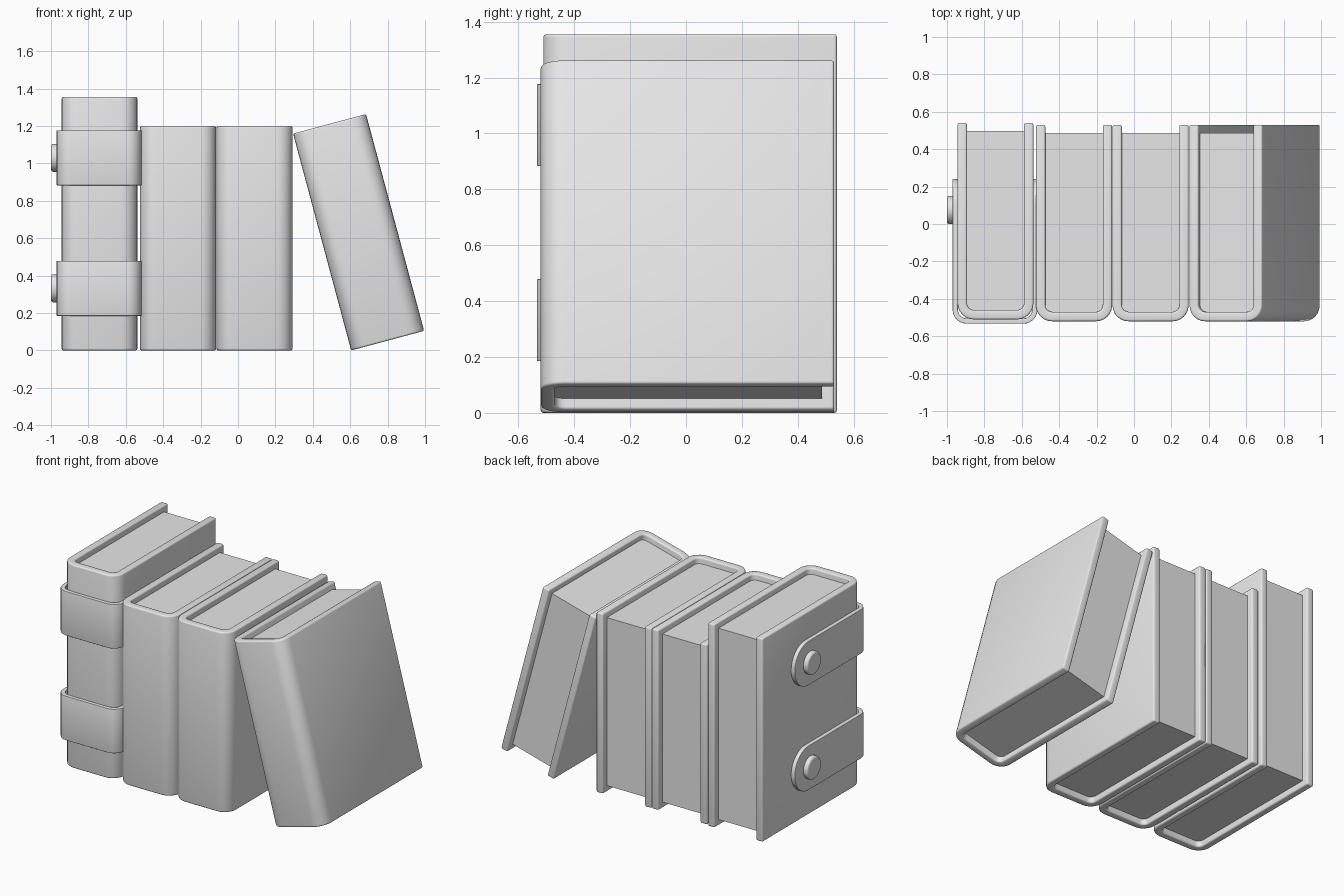
import bpy, bmesh
from math import sin, cos, pi, radians

cube = bpy.data.objects.get("Cube")
if cube:
    bpy.data.objects.remove(cube, do_unlink=True)

GREY = (0.8, 0.8, 0.8, 1)
mat = bpy.data.materials.new("plain grey")
mat.use_nodes = True
mat.diffuse_color = GREY
mat.node_tree.nodes["Principled BSDF"].inputs["Base Color"].default_value = GREY


def finish(name, bm, bevel=0, thickness=0):
    """Turn a bmesh into a shaded object with optional thickness and soft edges."""
    mesh = bpy.data.meshes.new(name)
    bm.to_mesh(mesh)
    bm.free()
    ob = bpy.data.objects.new(name, mesh)
    bpy.context.collection.objects.link(ob)
    mesh.materials.append(mat)
    if thickness:
        mod = ob.modifiers.new("thickness", "SOLIDIFY")
        mod.thickness = thickness
        mod.offset = -1
        mod.use_even_offset = True
    if bevel:
        mod = ob.modifiers.new("soft edges", "BEVEL")
        mod.width = bevel
        mod.segments = 3
        mod.limit_method = "ANGLE"
        mod.angle_limit = radians(40)
    bpy.ops.object.select_all(action="DESELECT")
    ob.select_set(True)
    bpy.context.view_layer.objects.active = ob
    bpy.ops.object.shade_smooth_by_angle(angle=radians(35))
    return ob


def u_path(x0, x1, front, back, r, steps=6):
    """U-shaped outline, open at the back, with rounded front corners."""
    pts = [(x0, back)]
    for cx, start in ((x0 + r, pi), (x1 - r, 1.5 * pi)):
        for i in range(steps + 1):
            a = start + i * pi / 2 / steps
            pts.append((cx + r * cos(a), front + r + r * sin(a)))
    return pts + [(x1, back)]


def ribbon(name, columns, z, thickness, bevel):
    """Wall through (x, y, half height) columns, centred at height z."""
    bm = bmesh.new()
    low = [bm.verts.new((x, y, z - h)) for x, y, h in columns]
    top = [bm.verts.new((x, y, z + h)) for x, y, h in columns]
    for i in range(len(columns) - 1):
        bm.faces.new((low[i], low[i + 1], top[i + 1], top[i]))
    return finish(name, bm, bevel, thickness)


def book(name, x, width, height, front, back, tilt=0):
    wall, inset = 0.05, 0.04
    path = u_path(0, width, front, back, 0.085)
    cover = ribbon(name + "_cover", [(px, py, height / 2) for px, py in path],
                   height / 2, wall, 0.01)
    # Page block, set back from the cover edges
    bm = bmesh.new()
    g = wall - 0.002
    outline = u_path(g, width - g, front + g, back - 0.043, 0.037)
    face = bm.faces.new([bm.verts.new((px, py, inset)) for px, py in outline])
    out = bmesh.ops.extrude_face_region(bm, geom=[face])["geom"]
    bmesh.ops.translate(bm, vec=(0, 0, height - 2 * inset),
                        verts=[v for v in out if isinstance(v, bmesh.types.BMVert)])
    bmesh.ops.recalc_face_normals(bm, faces=bm.faces)
    pages = finish(name + "_pages", bm)
    for ob in (cover, pages):
        ob.location.x = x
        ob.rotation_euler.y = tilt


# Books, from the tall strapped one to the leaning one
book("tall_book", -0.943, 0.405, 1.355, -0.51, 0.54)
book("left_middle_book", -0.524, 0.407, 1.2, -0.52, 0.53)
book("right_middle_book", -0.115, 0.407, 1.2, -0.52, 0.53)
book("leaning_book", 0.605, 0.404, 1.2, -0.52, 0.53, radians(-15))

# Straps with round ends, and their studs
R, END = 0.147, 0.24
for label, z in (("lower", 0.332), ("upper", 1.03)):
    path = u_path(-0.97, -0.516, -0.533, END - R, 0.075)
    tips = [(END - R + R * sin(a), R * cos(a))
            for a in (radians(85 * i / 12) for i in range(1, 13))]
    columns = [(-0.97, y, h) for y, h in reversed(tips)]
    columns += [(x, y, R) for x, y in path]
    columns += [(-0.516, y, h) for y, h in tips]
    ribbon(label + "_strap", columns, z, 0.028, 0.004)

    bm = bmesh.new()
    bmesh.ops.create_cone(bm, cap_ends=True, segments=32,
                          radius1=0.075, radius2=0.075, depth=0.04)
    stud = finish(label + "_stud", bm, 0.012)
    stud.rotation_euler.y = -pi / 2
    stud.location = (-0.98, 0.075, z)
